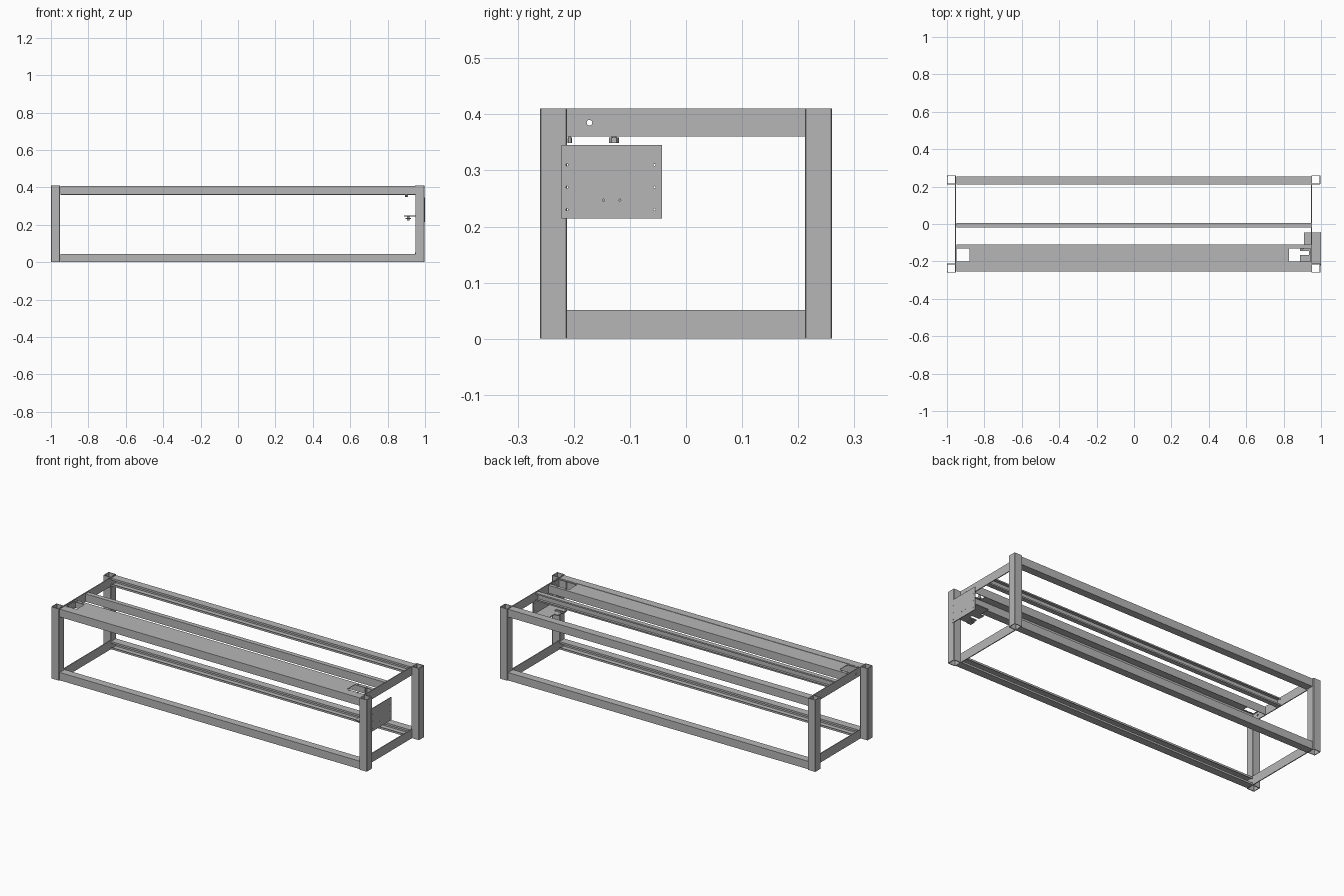
import bpy
import bmesh
from math import pi
from mathutils import Matrix, Vector

cube = bpy.data.objects.get("Cube")
if cube:
    bpy.data.objects.remove(cube, do_unlink=True)

steel = bpy.data.materials.new("grey steel")
steel.use_nodes = True
steel.diffuse_color = (0.47, 0.47, 0.47, 1)
steel.node_tree.nodes["Principled BSDF"].inputs["Base Color"].default_value = (0.47, 0.47, 0.47, 1)

END = 0.95     # inner limit of the long members
TOP = 0.41
POST = 0.048   # post width
WALL = 0.004


def finish(bm, name):
    bmesh.ops.recalc_face_normals(bm, faces=bm.faces)
    mesh = bpy.data.meshes.new(name)
    bm.to_mesh(mesh)
    bm.free()
    mesh.materials.append(steel)
    obj = bpy.data.objects.new(name, mesh)
    bpy.context.collection.objects.link(obj)
    return obj


def box(name, x, y, z):
    bm = bmesh.new()
    size = Vector((x[1] - x[0], y[1] - y[0], z[1] - z[0]))
    mid = Vector((x[0] + x[1], y[0] + y[1], z[0] + z[1])) / 2
    bmesh.ops.create_cube(bm, size=1, matrix=Matrix.Translation(mid) @ Matrix.Diagonal(size).to_4x4())
    return finish(bm, name)


def cylinder(name, pos, radius, length, axis="Z", sides=12):
    turn = Matrix.Rotation(pi / 2, 4, "Y") if axis == "X" else Matrix()
    bm = bmesh.new()
    bmesh.ops.create_cone(bm, cap_ends=True, segments=sides, radius1=radius, radius2=radius,
                          depth=length, matrix=Matrix.Translation(pos) @ turn)
    return finish(bm, name)


def extrude_x(name, outline, x0=-END, x1=END):
    """Extrude a closed (y, z) outline along x."""
    bm = bmesh.new()
    face = bm.faces.new([bm.verts.new((x0, y, z)) for y, z in outline])
    grown = bmesh.ops.extrude_face_region(bm, geom=[face], use_keep_orig=True)
    moved = [v for v in grown["geom"] if isinstance(v, bmesh.types.BMVert)]
    bmesh.ops.translate(bm, verts=moved, vec=(x1 - x0, 0, 0))
    return finish(bm, name)


def cut(obj, cutters):
    for cutter in cutters:
        mod = obj.modifiers.new("cut", "BOOLEAN")
        mod.operation = "DIFFERENCE"
        mod.solver = "EXACT"
        mod.object = cutter
        cutter.hide_render = True
        cutter.hide_viewport = True
        cutter.display_type = "WIRE"


def tube(name, x, y):
    """Hollow square post with chamfered corners."""
    def ring(half, c, z):
        pts = [(half, c), (c, half), (-c, half), (-half, c),
               (-half, -c), (-c, -half), (c, -half), (half, -c)]
        return [bm.verts.new((x + px, y + py, z)) for px, py in pts]
    bm = bmesh.new()
    half = POST / 2
    inner = half - WALL
    loops = [ring(half, half - 0.002, 0), ring(half, half - 0.002, TOP),
             ring(inner, inner - 0.001, TOP), ring(inner, inner - 0.001, 0)]
    for i, loop in enumerate(loops):
        after = loops[(i + 1) % 4]
        for k in range(8):
            n = (k + 1) % 8
            bm.faces.new((loop[k], loop[n], after[n], after[k]))
    return finish(bm, name)


def lipped_channel(name, back, side, z0, z1, depth, lip):
    """C channel: web at y = back, opening towards side (+1 or -1)."""
    t = 0.003
    half = [(0, z0), (depth, z0), (depth, z0 + lip), (depth - t, z0 + lip), (depth - t, z0 + t), (t, z0 + t)]
    full = half + [(d, z0 + z1 - z) for d, z in reversed(half)]
    return extrude_x(name, [(back + side * d, z) for d, z in full])


# Corner posts
for xn, x in (("right", -0.976), ("left", 0.972)):
    for yn, y in (("front", -0.236), ("back", 0.236)):
        tube(f"{yn}_{xn}_post", x, y)

# Long rails, open towards the inside
for level, z0, z1 in (("bottom", 0, 0.045), ("top", 0.362, 0.407)):
    lipped_channel(f"front_{level}_rail", -0.254, 1, z0, z1, 0.044, 0.011)
    lipped_channel(f"back_{level}_rail", 0.254, -1, z0, z1, 0.044, 0.011)

# Flat end bars, the upper ones with a round through hole
bar_hole = cylinder("bar_hole_cutter", (0, -0.172, 0.385), 0.005, 3, "X", 16)
for side, x in (("right", -0.956), ("left", 0.947)):
    box(f"{side}_bottom_bar", (x, x + 0.005), (-0.213, 0.213), (0, 0.051))
    bar = box(f"{side}_top_bar", (x, x + 0.005), (-0.213, 0.213), (0.36, TOP))
    cut(bar, [bar_hole])

# Narrow middle beam
lipped_channel("middle_beam", -0.02, 1, 0.36, 0.405, 0.026, 0.008)

# Wide tray, open below, with a window at each end
a, b, t = -0.21, -0.11, 0.003
tray = extrude_x("wide_tray", [(a, 0.36), (a, 0.405), (b, 0.405), (b, 0.36), (b - t, 0.36),
                               (b - t, 0.405 - t), (a + t, 0.405 - t), (a + t, 0.36)])
cut(tray, [box("right_window_cutter", (-0.946, -0.88), (-0.2, -0.13), (0.3, 0.5)),
           box("left_window_cutter", (0.83, 0.944), (-0.2, -0.13), (0.3, 0.5))])

# Bolts beside the windows
for x in (-0.935, -0.9, 0.845, 0.9):
    for y in (-0.205, -0.122):
        cylinder("tray_bolt", (x, y, 0.406), 0.005, 0.004)

# Bolt heads hanging under the tray
for y, r in ((-0.128, 0.009), (-0.207, 0.004)):
    cylinder("hanging_bolt", (0.9, y, 0.354), r, 0.01, sides=6)
    cylinder("hanging_shank", (0.9, y, 0.38), r * 0.5, 0.045)

# Drilled side plate on the left end
plate = box("side_plate", (0.996, 1.0), (-0.222, -0.043), (0.214, 0.345))
spots = [(y, z) for y in (-0.212, -0.056) for z in (0.23, 0.27, 0.31)]
spots += [(-0.147, 0.247), (-0.118, 0.247)]
cut(plate, [cylinder("plate_hole_cutter", (1, y, z), 0.002, 0.03, "X", 8) for y, z in spots])

# Notched shelf behind the plate, with a small clamp below
shelf = box("shelf", (0.887, 0.996), (-0.212, -0.045), (0.245, 0.25))
cut(shelf, [box("shelf_notch_cutter", (0.88, 0.935), (-0.165, -0.145), (0.2, 0.3)),
            box("shelf_corner_cutter", (0.88, 0.91), (-0.11, -0.04), (0.2, 0.3))])
box("shelf_clamp", (0.896, 0.924), (-0.2, -0.17), (0.232, 0.237))
cylinder("clamp_bolt", (0.91, -0.185, 0.235), 0.006, 0.022)
